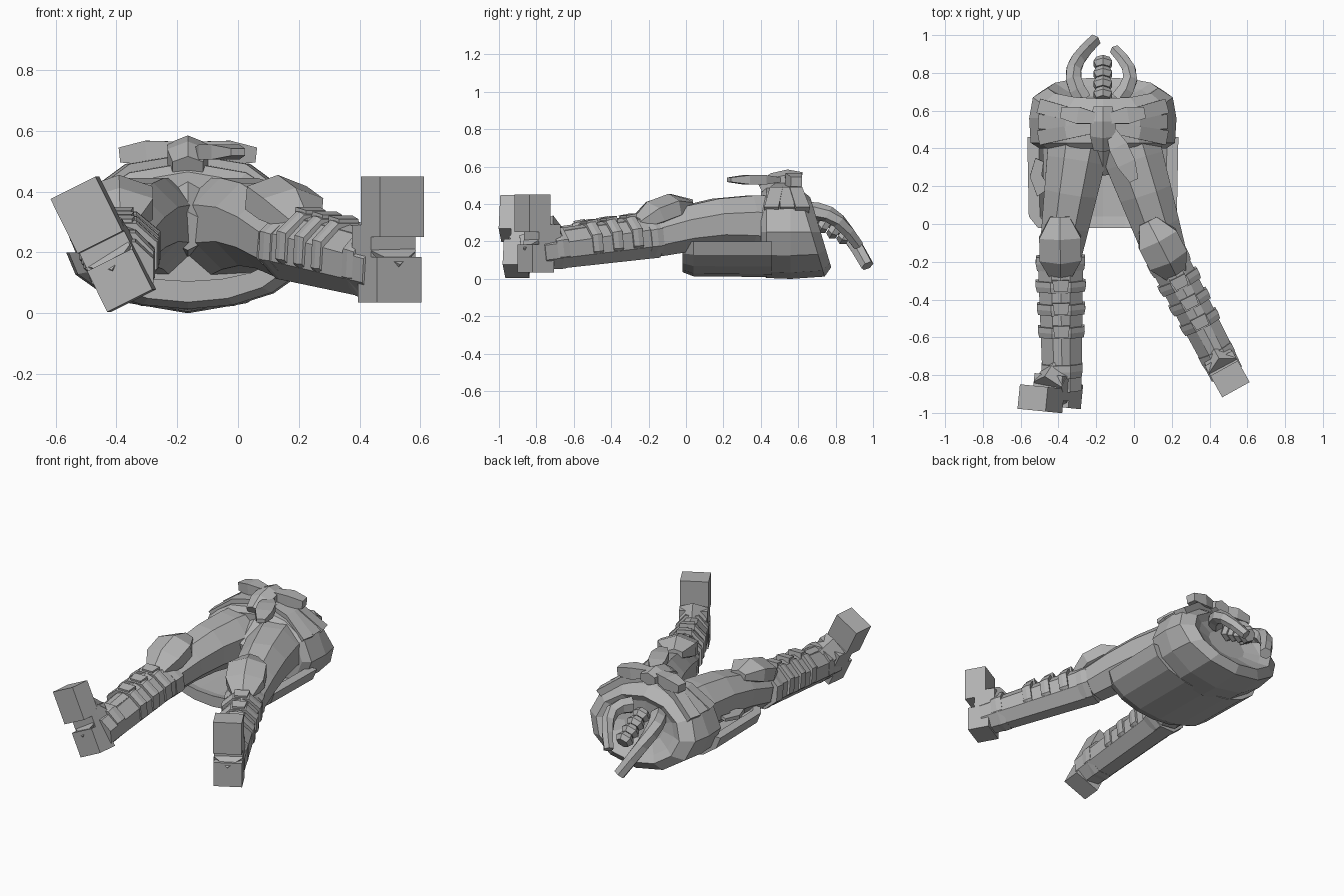
import bpy
import bmesh
from math import sin, cos, pi
from mathutils import Vector

cube = bpy.data.objects.get("Cube")
if cube:
    bpy.data.objects.remove(cube, do_unlink=True)

shade = (0.45, 0.45, 0.45, 1)
grey = bpy.data.materials.new("plain grey")
grey.use_nodes = True
grey.diffuse_color = shade
grey.node_tree.nodes["Principled BSDF"].inputs["Base Color"].default_value = shade

UP = Vector((0, 0, 1))
MIDDLE = Vector((-0.165, 0, 0))       # centre line of the hips


def loft(name, rings):
    """Skin a list of closed point rings and cap both ends."""
    bm = bmesh.new()
    rows = [[bm.verts.new(point) for point in ring] for ring in rings]
    for row, following in zip(rows, rows[1:]):
        for i in range(len(row)):
            bm.faces.new((row[i - 1], row[i], following[i], following[i - 1]))
    bm.faces.new(rows[0])
    bm.faces.new(rows[-1])
    bmesh.ops.recalc_face_normals(bm, faces=bm.faces)
    mesh = bpy.data.meshes.new(name)
    bm.to_mesh(mesh)
    bm.free()
    mesh.materials.append(grey)
    bpy.context.collection.objects.link(bpy.data.objects.new(name, mesh))


def limb(name, start, end, width, height, taper=1, bulge=0, bend=(0, 0, 0),
         steps=1, sides=8, up=UP):
    """Faceted tube that may taper, swell in the middle and arch sideways."""
    start, end, bend = Vector(start), Vector(end), Vector(bend)
    rings = []
    for step in range(steps + 1):
        along = step / steps
        arch = sin(pi * along)
        centre = start.lerp(end, along) + bend * arch
        heading = (end - start) / pi + bend * cos(pi * along)
        across = heading.cross(up).normalized()
        rise = across.cross(heading).normalized()
        scale = (1 + (taper - 1) * along + bulge * arch) / cos(pi / sides)
        turns = [2 * pi * (corner + 0.5) / sides for corner in range(sides)]
        rings.append([centre + (across * width * cos(turn) + rise * height * sin(turn)) * scale
                      for turn in turns])
    loft(name, rings)


# Hips: oval rings that tilt towards the open, sunken waist
def hip_ring(y, tilt, size, corners=12):
    ring = []
    for corner in range(corners):
        turn = 2 * pi * corner / corners
        side, rise = 0.39 * size * cos(turn), 0.25 * size * sin(turn)
        ring.append(MIDDLE + Vector((side, y - tilt * rise, 0.25 + rise)))
    return ring


loft("hips", [hip_ring(0.4, 0, 0.86), hip_ring(0.43, 0, 0.98), hip_ring(0.56, 0, 1),
              hip_ring(0.67, 0.3, 0.95), hip_ring(0.72, 0.3, 0.75), hip_ring(0.69, 0.3, 0.6),
              hip_ring(0.66, 0.2, 0.35)])


# Rear skirt: a thick trough below the thighs
def trough(y, size, segments=8):
    turns = [pi + pi * segment / segments for segment in range(segments + 1)]

    def arc(width, depth):
        return [MIDDLE + Vector((width * cos(turn), y, 0.2 + depth * sin(turn))) for turn in turns]

    return arc(0.4 * size, 0.19 * size) + arc(0.34 * size, 0.11 * size)[::-1]


loft("rear_skirt", [trough(-0.02, 0.86), trough(0.04, 0.98), trough(0.46, 1)])
limb("skirt_flap", (-0.48, 0.17, 0.24), (-0.5, 0.34, 0.26), 0.04, 0.015,
     taper=0.6, bend=(-0.03, 0, 0), steps=2, sides=4)
limb("crotch", MIDDLE + Vector((0, 0.5, 0.32)), MIDDLE + Vector((0, 0.27, 0.27)),
     0.16, 0.14, taper=0.4, steps=2, sides=6)


# Legs: thigh, pointed knee guard, strapped shin and upright boot
def leg(side, hip, knee, ankle, width, sole, forward, toe):
    hip, knee, ankle, sole = Vector(hip), Vector(knee), Vector(ankle), Vector(sole)
    forward, toe = Vector(forward).normalized(), Vector(toe).normalized()
    axis = (ankle - knee).normalized()

    limb(side + "_thigh", hip, knee, 0.17, 0.165, taper=0.65, steps=4, bend=UP * 0.04)
    limb(side + "_knee_guard", knee - axis * 0.21 + UP * 0.14, knee + axis * 0.12 + UP * 0.07,
         0.05, 0.03, bulge=1.4, steps=3, sides=6, bend=UP * 0.03)
    limb(side + "_shin", knee, ankle, width, 0.112, taper=0.85, steps=2)

    def wrap(name, begin, finish, loose, lift):
        limb(side + name, knee.lerp(ankle, begin) + UP * lift, knee.lerp(ankle, finish) + UP * lift,
             width * loose, 0.11, taper=0.96, bulge=0.03, steps=2)

    wrap("_cuff", 0, 0.1, 1.08, 0)
    wrap("_ankle_band", 0.8, 0.9, 0.9, 0.01)
    for number in range(3):
        begin = 0.18 + 0.17 * number
        wrap(f"_strap_{number}", begin, begin + 0.08, 1.1 - 0.04 * number, 0.016)
        buckle = knee.lerp(ankle, begin) + UP * 0.12
        limb(f"{side}_buckle_{number}", buckle, buckle + axis * 0.06, 0.045, 0.02,
             taper=0.8, sides=4)
    limb(side + "_shin_guard", knee.lerp(ankle, 0.1) + UP * 0.09, knee.lerp(ankle, 0.9) + UP * 0.09,
         0.05, 0.03, taper=0.7, steps=2, sides=6)

    def block(name, back, front, level, height, taper=1):
        limb(side + name, sole + forward * back + toe * level, sole + forward * front + toe * level,
             0.083, height, taper=taper, sides=4, up=toe)

    block("_boot_heel", -0.13, 0, 0.11, 0.075)
    block("_boot_arch", -0.17, -0.04, 0.2, 0.09)
    block("_boot_toe", -0.11, 0.02, 0.35, 0.1)
    limb(side + "_boot_instep", knee.lerp(ankle, 0.86), sole + forward * -0.08 + toe * 0.25,
         0.075, 0.1, taper=1.1, sides=6, up=toe)


leg("right", (-0.28, 0.5, 0.28), (-0.39, -0.17, 0.225), (-0.38, -0.88, 0.14), 0.12,
    sole=(-0.34, -0.97, 0.01), forward=(-0.1, -1, 0), toe=(-0.5, 0, 1))
leg("left", (-0.05, 0.5, 0.28), (0.17, -0.17, 0.225), (0.49, -0.79, 0.14), 0.105,
    sole=(0.53, -0.86, 0), forward=(0.5, -0.9, 0), toe=UP)

# Sash: folds wrapped over the hips, knot, loops and a loose tail
for side, sign in (("right", -1), ("left", 1)):
    for fold in range(3):
        begin = MIDDLE + Vector((sign * 0.05, 0.51 + 0.02 * fold, 0.49))
        end = MIDDLE + Vector((sign * 0.32, 0.46 + 0.08 * fold, 0.36))
        limb(f"{side}_sash_fold_{fold}", begin, end, 0.03, 0.025, taper=1.3,
             bend=UP * 0.04, steps=2, sides=4)
    loop = MIDDLE + Vector((sign * 0.04, 0.56, 0.54))
    limb(side + "_sash_loop", loop, loop + Vector((sign * 0.18, 0.03, -0.02)), 0.03, 0.025,
         bulge=0.5, steps=2, sides=4)
knot = MIDDLE + Vector((0, 0.5, 0.53))
limb("sash_knot", knot + Vector((0, 0.12, 0)), knot + Vector((0, -0.1, -0.05)),
     0.05, 0.035, bulge=0.4, bend=UP * 0.02, steps=3, sides=6)
limb("sash_tail", knot + Vector((0.04, 0, 0)), (0, 0.23, 0.53), 0.025, 0.012,
     bulge=1.2, steps=3, sides=4)

# Loose strands and spine stump in the open waist
limb("right_strand", (-0.27, 0.66, 0.34), (-0.21, 0.97, 0.07), 0.045, 0.045,
     taper=0.7, bend=(-0.08, 0, 0.09), steps=6, sides=6)
limb("left_strand", (-0.08, 0.66, 0.36), (-0.1, 0.92, 0.18), 0.045, 0.045,
     taper=0.6, bend=(0.07, 0, 0.06), steps=5, sides=6)
for number in range(4):
    joint = MIDDLE + Vector((0, 0.66 + 0.055 * number, 0.34 - 0.03 * number))
    limb(f"spine_segment_{number}", joint, joint + Vector((0, 0.05, -0.03)), 0.035, 0.035,
         bulge=0.4, steps=2, sides=6)
